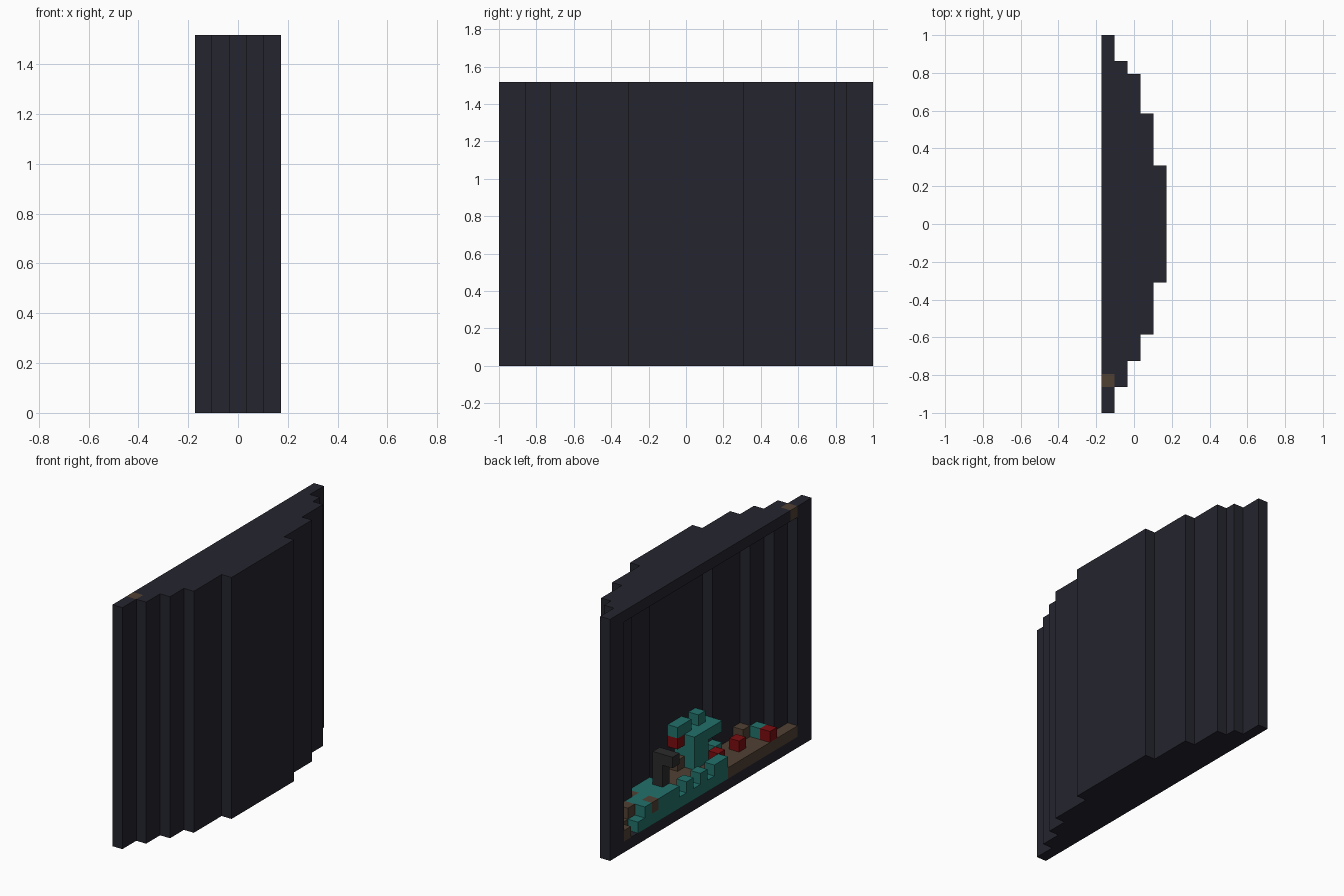
import bpy, bmesh
from mathutils import Vector

if "Cube" in bpy.data.objects:
    bpy.data.objects.remove(bpy.data.objects["Cube"], do_unlink=True)

DEPTH, LENGTH, HEIGHT = 5, 29, 22
V = 2 / LENGTH


def material(name, rgb):
    m = bpy.data.materials.new(name)
    m.use_nodes = True
    m.diffuse_color = (*rgb, 1)
    bsdf = m.node_tree.nodes["Principled BSDF"]
    bsdf.inputs["Base Color"].default_value = (*rgb, 1)
    bsdf.inputs["Roughness"].default_value = 0.9
    return m


DARK = material("dark_slate", (0.018, 0.018, 0.028))
TEAL = material("teal", (0.016, 0.165, 0.145))
BROWN = material("earth_brown", (0.08, 0.052, 0.034))
RED = material("deep_red", (0.2, 0.004, 0.005))
GREY = material("charcoal", (0.024, 0.024, 0.024))

owner = {}   # cell -> part name
parts = {}   # part name -> material


def fill(name, mat, xs, ys, zs):
    """Fill a block of cells: x from the open side, y from the back end, z up."""
    parts[name] = mat
    for i in range(*xs):
        for j in range(*ys):
            for k in range(*zs):
                owner[i, j, k] = name


def cell(name, mat, i, j, k):
    fill(name, mat, (i, i + 1), (j, j + 1), (k, k + 1))


# Shell: stepped floor and roof with a one-cell wall following the steps
spans = [(0, 29), (2, 27), (3, 25), (6, 23), (10, 19)]
for i, (a, b) in enumerate(spans):
    row = (i, i + 1)
    fill("floor_plate", DARK, row, (a, b), (0, 1))
    fill("roof_plate", DARK, row, (a, b), (HEIGHT - 1, HEIGHT))
    c, d = spans[i + 1] if i + 1 < DEPTH else (b, b)
    fill("stepped_wall", DARK, row, (a, c), (1, HEIGHT - 1))
    fill("stepped_wall", DARK, row, (d, b), (1, HEIGHT - 1))
cell("roof_patch", BROWN, 0, 26, HEIGHT - 1)

# Ground inside the shell
fill("ground", BROWN, (0, 1), (17, 27), (1, 2))
for i in (1, 2, 3):
    fill("ground", BROWN, (i, i + 1), spans[i + 1], (1, 2))
cell("end_stone", BROWN, 0, 2, 1)

# Low teal ledge with teeth
fill("ledge", TEAL, (0, 1), (4, 17), (1, 2))
fill("ledge", TEAL, (1, 2), (4, 11), (1, 2))
fill("ledge", TEAL, (0, 2), (5, 10), (2, 3))
fill("ledge", TEAL, (2, 3), (7, 10), (2, 3))
for j in (11, 13, 15, 16):
    cell("ledge_teeth", TEAL, 0, j, 2)
for spot in ((0, 6, 2), (1, 4, 2), (2, 6, 2), (3, 14, 2)):
    cell("ledge_stones", BROWN, *spot)

# Bent grey post standing on the ledge
fill("post", GREY, (1, 2), (9, 10), (3, 6))
cell("post_arm", GREY, 0, 9, 5)

# Teal figure: trunk, broad top and head
fill("figure_trunk", TEAL, (2, 3), (15, 17), (2, 4))
fill("figure_leg", TEAL, (3, 4), (15, 16), (2, 4))
fill("figure_shoulders", TEAL, (2, 4), (15, 19), (4, 5))
fill("figure_arm", TEAL, (3, 4), (14, 16), (5, 6))
cell("figure_head", TEAL, 3, 17, 5)
cell("figure_charm", RED, 3, 14, 4)

# Loose blocks on the ground
for spot in ((1, 17, 2), (1, 20, 2), (0, 23, 2)):
    cell("red_blocks", RED, *spot)
for spot in ((2, 18, 2), (1, 23, 2)):
    cell("teal_blocks", TEAL, *spot)
cell("brown_block", BROWN, 2, 22, 2)

# Turn cells into meshes, keeping only exposed faces
SIDES = [Vector(d) for d in ((1, 0, 0), (-1, 0, 0), (0, 1, 0),
                             (0, -1, 0), (0, 0, 1), (0, 0, -1))]


def exposed_quad(bm, pos, side):
    i, j, k = pos
    centre = Vector((i + 0.5 - DEPTH / 2, LENGTH / 2 - j - 0.5, k + 0.5))
    u = Vector((side.y, side.z, side.x))
    w = side.cross(u)
    corners = [(-u - w), (u - w), (u + w), (-u + w)]
    bm.faces.new([bm.verts.new((centre + (side + c) / 2) * V) for c in corners])


for name, mat in parts.items():
    bm = bmesh.new()
    for pos, who in owner.items():
        if who != name:
            continue
        for s in SIDES:
            near = (pos[0] + int(s.x), pos[1] - int(s.y), pos[2] + int(s.z))
            if near not in owner:
                exposed_quad(bm, pos, s)
    bmesh.ops.remove_doubles(bm, verts=bm.verts, dist=V / 100)
    bmesh.ops.dissolve_limit(bm, angle_limit=0.02, verts=bm.verts, edges=bm.edges)
    mesh = bpy.data.meshes.new(name)
    bm.to_mesh(mesh)
    bm.free()
    mesh.materials.append(mat)
    bpy.context.collection.objects.link(bpy.data.objects.new(name, mesh))
